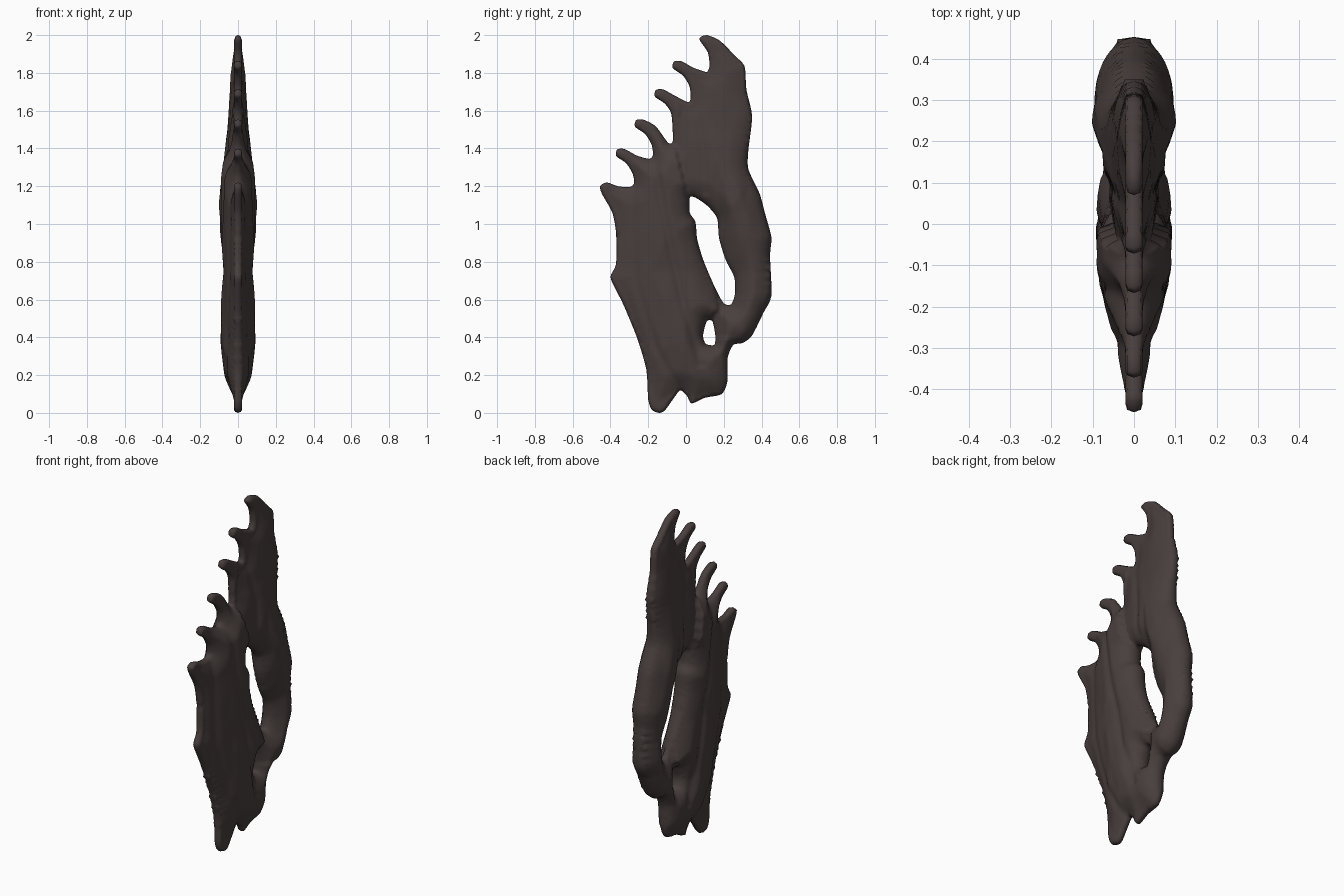
import bpy, bmesh
from math import sqrt, exp
from mathutils import Vector, kdtree, noise
from mathutils.geometry import delaunay_2d_cdt

cube = bpy.data.objects.get("Cube")
if cube:
    bpy.data.objects.remove(cube, do_unlink=True)

# Side profile, as (y, z) points, in running order round the fin
BACK_EDGE = [(.11, 2), (.18, 1.97), (.26, 1.89), (.31, 1.835), (.32, 1.71), (.35, 1.57), (.33, 1.39),
             (.33, 1.29), (.39, 1.16), (.42, 1.05), (.452, .93), (.445, .83), (.452, .62), (.41, .53),
             (.35, .41), (.3, .37), (.25, .36), (.22, .29), (.22, .17), (.19, .1)]
BASE = [(.1, .08), (.03, .05), (.005, .09), (-.03, .12), (-.06, .085), (-.11, .015),
        (-.14, 0), (-.18, .015), (-.2, .07)]
FRONT_EDGE = [(-.21, .23), (-.26, .4), (-.33, .57), (-.37, .65), (-.4, .72), (-.37, .79),
              (-.37, .95), (-.39, 1.06), (-.445, 1.16), (-.455, 1.2), (-.42, 1.22),
              (-.36, 1.2), (-.3, 1.195)]
TOP_HOOK = [(.115, 1.81), (.125, 1.84), (.115, 1.91), (.07, 1.98)]

# One hooked tooth relative to its tip; each tooth has a tip and the drops of its two notches
TOOTH = [(.078, -.13), (.044, -.074), (-.01, -.035), (-.004, .0), (.035, .002), (.1, -.033)]
TEETH = [(-.36, 1.395, .18, .05), (-.26, 1.55, .185, .12), (-.155, 1.71, .27, .065),
         (-.06, 1.86, .195, .055)]

LONG_GAP = [(.02, 1.14), (.05, 1.14), (.115, 1.095), (.165, 1.03), (.175, .925), (.21, .81),
            (.255, .72), (.26, .635), (.24, .575), (.2, .58), (.155, .66), (.095, .8),
            (.06, .915), (.05, 1.01), (.02, 1.06)]
SMALL_GAP = [(.11, .485), (.14, .485), (.155, .41), (.15, .36), (.105, .365), (.09, .41)]

# Half thickness by height and by depth
BY_HEIGHT = [(0, .018), (.1, .045), (.2, .07), (.4, .094), (.55, .09), (.75, .076), (1, .094), (1.1, .102),
             (1.2, .092), (1.35, .075), (1.5, .055), (1.7, .042), (1.9, .036), (2, .015)]
BY_DEPTH = [(-.46, .045), (-.3, .057), (-.2, .075), (-.1, .088), (.05, .094), (.11, .088),
            (.17, .076), (.25, .104), (.32, .09), (.46, .085)]

# Where the front blade and the rear blade begin, by height, and the grooves between the ribs
FRONT_LINE = [(0, -.2), (.6, -.37), (1.2, -.43), (2, .07)]
REAR_LINE = [(.4, .08), (.55, .17), (.8, .15), (1.1, .02), (1.45, -.07), (2, .07)]
GROOVES = [
    [(-.29, 1.2), (-.27, .7), (-.16, .35), (-.03, .1)],
    [(-.17, 1.35), (-.1, .95), (-.02, .6), (.08, .25)],
    [(.04, 1.65), (.09, 1.4), (.1, 1.15)],
]


def smooth_loop(points, steps=5):
    """Closed curve running through the points."""
    pts = [Vector(p) for p in points]
    n, out = len(pts), []
    for i in range(n):
        a, b, c, d = (pts[(i + k) % n] for k in (-1, 0, 1, 2))
        for s in range(steps):
            t = s / steps
            curve = b + .5 * t * (c - a + t * (2 * a - 5 * b + 4 * c - d + t * (3 * (b - c) + d - a)))
            out.append(curve.lerp(b.lerp(c, t), .3))
    return out


def lookup(table, v):
    """Linear interpolation in a table of pairs."""
    for (a, ta), (b, tb) in zip(table, table[1:]):
        if v <= b:
            return ta + (tb - ta) * max(0, (v - a) / (b - a))
    return table[-1][1]


def inside(p, loops):
    hit = False
    for loop in loops:
        for a, b in zip(loop, loop[1:] + loop[:1]):
            if (a.y > p.y) != (b.y > p.y) and p.x < a.x + (p.y - a.y) * (b.x - a.x) / (b.y - a.y):
                hit = not hit
    return hit


def groove_depth(y, z):
    depth = 0
    for line in GROOVES:
        if line[-1][1] < z < line[0][1]:
            centre = lookup([(h, d) for d, h in reversed(line)], z)
            depth = max(depth, exp(-((y - centre) / .022) ** 2))
    return depth


def dome(v):
    return sqrt(1 - (1 - min(1, v)) ** 2)


def half_thickness(p, edge_distance):
    """Wedges that thicken backwards from each blade's front, rounded off at the rim."""
    full = min(lookup(BY_HEIGHT, p.y), lookup(BY_DEPTH, p.x))
    wedge = min(1, .6 + 1.6 * max(0, p.x - lookup(FRONT_LINE, p.y)))
    behind = p.x - lookup(REAR_LINE, p.y)
    if p.y > .4 and behind > 0:
        wedge = min(1, .55 + 2.2 * behind)
    bump = noise.noise(Vector((p.x * 14, p.y * 5, 0)))
    rounding = .75 * dome(edge_distance / .1) + .25 * min(1, edge_distance / .1)
    swell = full * wedge * rounding * (1 - .15 * groove_depth(p.x, p.y) + .06 * bump)
    return max(swell, min(.021, full) * dome(edge_distance / .016))


# Outline of the fin and its two gaps
outline = BACK_EDGE + BASE + FRONT_EDGE
for ty, tz, front_drop, rear_drop in TEETH:
    outline.append((ty + .085, tz - front_drop))
    outline += [(ty + y, tz + z) for y, z in TOOTH]
    outline.append((ty + .165, tz - rear_drop))
outline += TOP_HOOK
loops = [smooth_loop(p) for p in (outline, LONG_GAP, SMALL_GAP)]

points, edges = [], []
for loop in loops:
    start, n = len(points), len(loop)
    points += loop
    edges += [(start + i, start + (i + 1) % n) for i in range(n)]
tree = kdtree.KDTree(len(points))
for i, p in enumerate(points):
    tree.insert((p.x, p.y, 0), i)
tree.balance()

# Even ring of points just within the rim
for loop in loops:
    for i, p in enumerate(loop):
        along = (loop[(i + 1) % len(loop)] - loop[i - 1]).normalized()
        for side in (1, -1):
            q = p + .006 * side * Vector((-along.y, along.x))
            if tree.find((q.x, q.y, 0))[2] > .005 and inside(q, loops):
                points.append(q)

# Fill the outline with a staggered grid of points
STEP = .014
for row in range(int(2 / STEP)):
    for col in range(int(.94 / STEP)):
        p = Vector((-.47 + (col + row % 2 / 2) * STEP, row * STEP))
        if tree.find((p.x, p.y, 0))[2] > .013 and inside(p, loops):
            points.append(p)
flat, _, tris, *_ = delaunay_2d_cdt(points, edges, [], 0, 1e-5)

# Swell the sheet to both sides; the rim is shared
bm = bmesh.new()
left, right = [], []
for p in flat:
    dist = tree.find((p.x, p.y, 0))[2]
    if dist < .004:
        v = bm.verts.new((0, p.x, p.y))
        left.append(v)
        right.append(v)
    else:
        x = half_thickness(p, dist)
        left.append(bm.verts.new((x, p.x, p.y)))
        right.append(bm.verts.new((-x, p.x, p.y)))
for tri in tris:
    if not inside(sum((flat[i] for i in tri), Vector((0, 0))) / len(tri), loops):
        continue
    if all(left[i] is right[i] for i in tri):
        continue
    bm.faces.new([left[i] for i in tri])
    bm.faces.new([right[i] for i in reversed(tri)])
bmesh.ops.delete(bm, geom=[v for v in bm.verts if not v.link_faces], context='VERTS')
bmesh.ops.recalc_face_normals(bm, faces=bm.faces)
mesh = bpy.data.meshes.new("spined_fin")
bm.to_mesh(mesh)
bm.free()

# One dark brown material
mat = bpy.data.materials.new("dark_brown")
mat.use_nodes = True
colour = (.065, .049, .047, 1)
mat.diffuse_color = colour
bsdf = mat.node_tree.nodes["Principled BSDF"]
bsdf.inputs["Base Color"].default_value = colour
bsdf.inputs["Roughness"].default_value = .8
mesh.materials.append(mat)

fin = bpy.data.objects.new("spined_fin", mesh)
bpy.context.collection.objects.link(fin)
bpy.ops.object.select_all(action='DESELECT')
fin.select_set(True)
bpy.context.view_layer.objects.active = fin
bpy.ops.object.shade_smooth()
